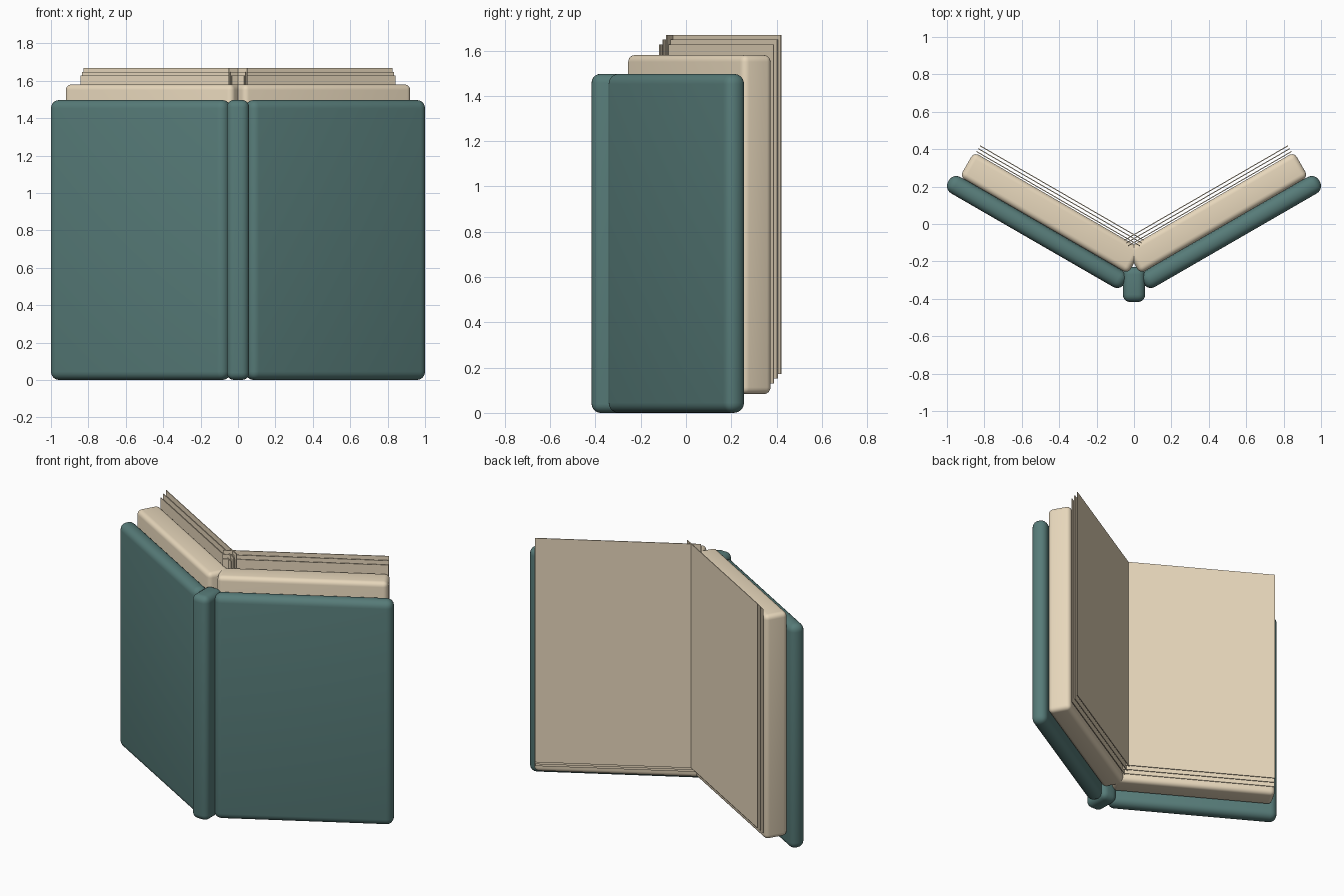
import bpy, bmesh, math
from mathutils import Matrix, Vector

if "Cube" in bpy.data.objects:
    bpy.data.objects.remove(bpy.data.objects["Cube"])


def material(name, color):
    m = bpy.data.materials.new(name)
    m.diffuse_color = (*color, 1)
    m.use_nodes = True
    m.node_tree.nodes["Principled BSDF"].inputs["Base Color"].default_value = m.diffuse_color
    return m


TEAL = material("cover_cloth", (0.095, 0.2, 0.19))
CREAM = material("paper", (0.8, 0.68, 0.5))
OPEN = Matrix.Rotation(math.radians(30), 4, 'Z')   # opening angle of each half


def slab(name, xr, yr, zr, mat, bevel=0.0, half=True):
    """Rounded box given by ranges; half=True tilts it and mirrors it across x."""
    rng = (xr, yr, zr)
    bm = bmesh.new()
    bmesh.ops.create_cube(bm, size=1)
    for v in bm.verts:
        v.co = Vector([(a + b) / 2 + c * (b - a) for c, (a, b) in zip(v.co, rng)])
    if bevel:
        bmesh.ops.bevel(bm, geom=bm.edges[:], offset=bevel, segments=5,
                        profile=0.5, affect='EDGES')
    if half:
        bm.transform(OPEN)
    me = bpy.data.meshes.new(name)
    bm.to_mesh(me)
    bm.free()
    me.materials.append(mat)
    ob = bpy.data.objects.new(name, me)
    bpy.context.collection.objects.link(ob)
    if bevel:
        bpy.ops.object.select_all(action='DESELECT')
        ob.select_set(True)
        bpy.context.view_layer.objects.active = ob
        bpy.ops.object.shade_smooth_by_angle(angle=math.radians(30))
    if half:
        mod = ob.modifiers.new("mirror", 'MIRROR')
        mod.use_mirror_merge = False
    return ob


# binding
slab("spine", (-0.06, 0.06), (-0.417, -0.23), (0, 1.497), TEAL, 0.04, half=False)
slab("covers", (-0.116, 0.974), (-0.347, -0.247), (0, 1.497), TEAL, 0.045)

# thick page blocks
slab("page_blocks", (-0.105, 0.933), (-0.247, -0.095), (0.083, 1.58), CREAM, 0.03)

# loose leaves, each stepped up a little from the one below
for i in range(3):
    n = -0.086 + 0.018 * i
    z = 0.13 + 0.021 * i
    slab(f"loose_leaf_{i + 1}", (-0.087, 0.923), (n - 0.002, n + 0.003),
         (z, z + 1.497), CREAM)
